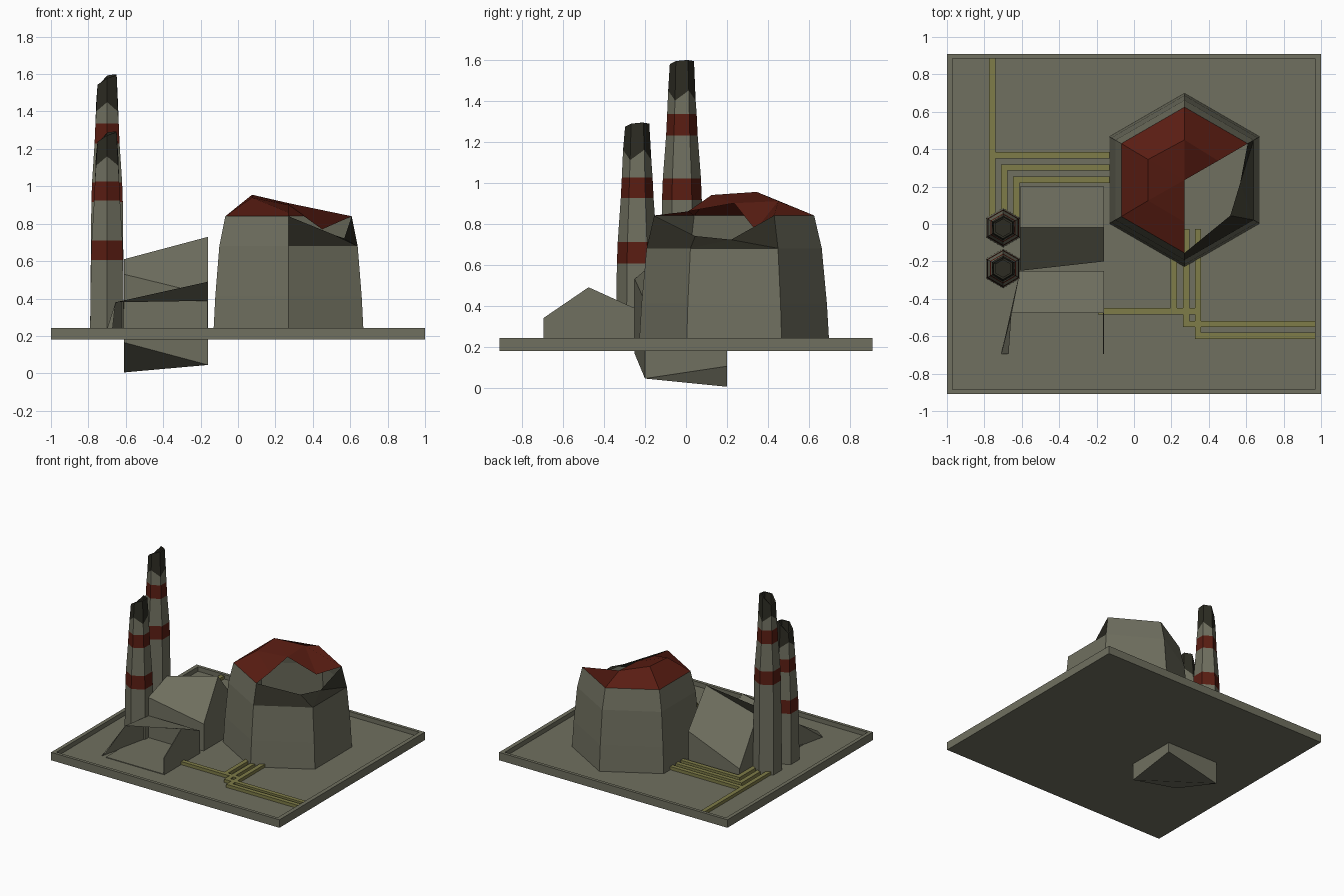
import bpy, bmesh
from math import sin, cos, radians

if "Cube" in bpy.data.objects:
    bpy.data.objects.remove(bpy.data.objects["Cube"])


def material(name, rgb):
    m = bpy.data.materials.new(name)
    m.diffuse_color = (*rgb, 1)
    m.use_nodes = True
    m.node_tree.nodes["Principled BSDF"].inputs["Base Color"].default_value = m.diffuse_color
    return m


CONCRETE = material("concrete", (0.16, 0.16, 0.115))
RED = material("red_paint", (0.10, 0.012, 0.006))
SOOT = material("soot", (0.025, 0.024, 0.016))
PIPE = material("pipe_paint", (0.21, 0.20, 0.065))
MATS = [CONCRETE, RED, SOOT, PIPE]
FLOOR = 0.207


def build(name, verts, faces, mat=0, fix=False):
    """faces: index tuples; mat: one slot or one slot per face"""
    me = bpy.data.meshes.new(name)
    me.from_pydata(verts, [], faces)
    for m in MATS:
        me.materials.append(m)
    for i, p in enumerate(me.polygons):
        p.material_index = mat if isinstance(mat, int) else mat[i]
    if fix:
        bm = bmesh.new()
        bm.from_mesh(me)
        bmesh.ops.recalc_face_normals(bm, faces=bm.faces[:])
        bm.to_mesh(me)
        bm.free()
    ob = bpy.data.objects.new(name, me)
    bpy.context.collection.objects.link(ob)
    return ob


def hexagon(cx, cy, r, z):
    return [(cx + r * cos(radians(90 + 60 * k)), cy + r * sin(radians(90 + 60 * k)), z)
            for k in range(6)]


def loft(i, n=6):
    """quads joining ring i to ring i + 1"""
    return [(i * n + k, i * n + (k + 1) % n, (i + 1) * n + (k + 1) % n, (i + 1) * n + k)
            for k in range(n)]


def box(name, x0, x1, y0, y1, z0, z1, mat=0):
    v = [(x, y, z) for z in (z0, z1) for x, y in ((x0, y0), (x1, y0), (x1, y1), (x0, y1))]
    return build(name, v, loft(0, 4) + [(3, 2, 1, 0), (4, 5, 6, 7)], mat)


def prism(name, left, right, mat=0):
    """solid between two matching cross-sections"""
    n = len(left)
    return build(name, left + right,
                 loft(0, n) + [tuple(range(n)), tuple(range(n, 2 * n))], mat, True)


# base slab with a raised rim
def rect(x0, x1, y, z):
    return [(x0, -y, z), (x1, -y, z), (x1, y, z), (x0, y, z)]


rings = (rect(-1, 1, .91, .18) + rect(-1, 1, .91, .243)
         + rect(-.97, .967, .885, .243) + rect(-.97, .967, .885, FLOOR))
build("base_slab", rings, loft(0, 4) + loft(1, 4) + loft(2, 4) + [(3, 2, 1, 0), (12, 13, 14, 15)])

# reactor hall: hexagonal walls with one broken upper corner
CX, CY = .27, .235
v = []
for r, z in ((.464, FLOOR), (.452, .41), (.427, .68), (.39, .84)):
    v += hexagon(CX, CY, r, z)
v[22] = (.515, .045, .74)                      # broken lip
v.append((.568, .22, .722))                    # 24, second lip point
faces = loft(0) + loft(1) + [f for k, f in enumerate(loft(2)) if k not in (3, 4)]
mats = [0] * len(faces)
faces += [(15, 16, 22, 21), (16, 24, 22), (16, 17, 24), (17, 23, 24)]
mats += [2] * 4
# caved-in roof
v += [(.27, .45, .91), (.075, .345, .955), (.075, .125, .94),
      (.27, .01, .86), (.45, .338, .77), (CX, CY, .9)]
roof = [(18, 19, 26, 25), (19, 20, 27, 26), (20, 21, 28, 27), (23, 18, 25, 29),
        (25, 26, 30), (26, 27, 30), (27, 28, 30), (29, 25, 30)]
build("reactor_hall", v, faces + roof, mats + [1] * len(roof))
build("reactor_floor", hexagon(CX, CY, .45, FLOOR + .006), [tuple(range(6))])


# chimneys: painted bands, sooty jagged hollow tops
def chimney(name, cx, cy, profile, slots, top):
    v, faces, mats = [], [], []
    for r, z in profile:
        v += hexagon(cx, cy, r, z)
    zig = (len(profile) - 2) * 6
    for k in range(6):                         # zigzag soot line
        x, y, z = v[zig + k]
        v[zig + k] = (x, y, z + (.03 if k % 2 else -.02))
    rim_r = profile[-1][0]
    jag = (0, -.06, -.05, -.015, 0, .005)
    for k in range(6):
        x, y, z = v[zig + 6 + k]
        v[zig + 6 + k] = (x, y, top + jag[k])
    inner = hexagon(cx, cy, rim_r * .78, top)
    v += [(x, y, z + jag[k]) for k, (x, y, z) in enumerate(inner)]
    v += hexagon(cx, cy, rim_r * .78, top - .3)
    n = len(profile) + 2
    for i in range(n - 1):
        faces += loft(i)
        mats += [slots[i] if i < len(slots) else 2] * 6
    faces += [tuple(range((n - 1) * 6, n * 6))]
    build(name, v, faces, mats + [2])


chimney("tall_chimney", -.7, -.02,
        [(.105, FLOOR), (.097, .915), (.093, 1.02), (.077, 1.23), (.072, 1.335),
         (.067, 1.42), (.059, 1.59)], [0, 1, 0, 1, 0], 1.593)
chimney("short_chimney", -.7, -.238,
        [(.105, FLOOR), (.099, .605), (.095, .71), (.08, .925), (.075, 1.025),
         (.069, 1.13), (.059, 1.28)], [0, 1, 0, 1, 0], 1.288)

# toppled hall sunk through the slab
L, R = -.61, -.16
prism("sunken_hall",
      [(L, -.02, .61), (L, .2, .27), (L, .2, .005), (L, -.25, .165), (L, -.25, .53)],
      [(R, -.02, .73), (R, .2, .45), (R, .2, .105), (R, -.2, .045), (R, -.2, .42)])

# ruined shed: right gable wall, back roof slope, back wall, leaning left wall
prism("shed_right_wall",
      *[[(x, -.695, FLOOR), (x, -.695, .34), (x, -.475, .49), (x, -.25, .388), (x, -.25, FLOOR)]
        for x in (R - .006, R)])
build("shed_roof", [(L, -.25, .385), (R, -.25, .388), (R, -.475, .49), (-.655, -.475, .38)],
      [(3, 2, 1, 0)])
build("shed_back_wall", [(L, -.25, FLOOR), (R, -.25, FLOOR), (R, -.25, .388), (L, -.25, .385)],
      [(0, 1, 2, 3)])
build("shed_left_wall", [(-.71, -.695, FLOOR), (-.67, -.695, .245), (-.655, -.475, .38),
                         (L, -.25, .385), (L, -.25, FLOOR)],
      [(0, 1, 2), (0, 2, 3, 4)])
box("shed_floor", L - .06, R, -.695, -.25, FLOOR, FLOOR + .005)


# pipe runs: square pipes following right-angle paths
def pipe(name, path, w=.034):
    h = w / 2
    for i, ((xa, ya), (xb, yb)) in enumerate(zip(path, path[1:])):
        box(f"{name}_{i}", min(xa, xb) - h, max(xa, xb) + h,
            min(ya, yb) - h, max(ya, yb) + h, FLOOR, FLOOR + .025, 3)


pipe("back_pipe_inlet", [(-.757, .868), (-.757, .368)])
for i in range(3):
    x, y = -.757 + .064 * i, .368 - .066 * i
    pipe(f"back_pipe_{i}", [(-.13, y), (x, y), (x, 0)])
pipe("front_pipe_left", [(.213, -.05), (.213, -.467), (-.175, -.467)])
pipe("front_pipe_middle", [(.28, -.045), (.28, -.535), (.342, -.535), (.342, -.597), (.95, -.597)])
pipe("front_pipe_right", [(.342, -.045), (.342, -.467), (.213, -.467)])
pipe("front_pipe_outlet", [(.342, -.467), (.342, -.535), (.95, -.535)])
